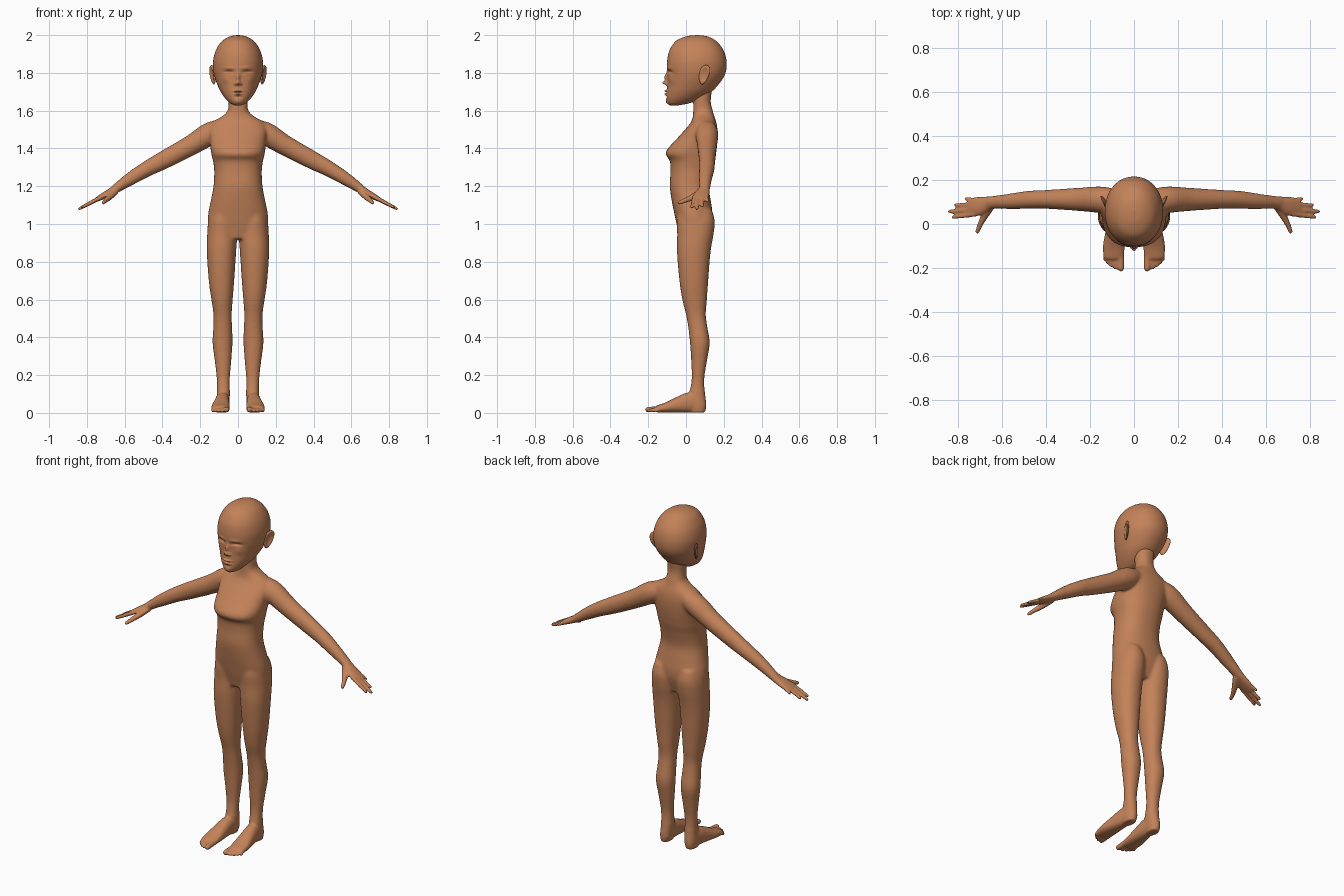
import bpy, bmesh, math
from mathutils import Vector

if "Cube" in bpy.data.objects:
    bpy.data.objects.remove(bpy.data.objects["Cube"])

skin = bpy.data.materials.new("brown skin")
skin.diffuse_color = (0.55, 0.225, 0.10, 1)
skin.use_nodes = True
skin.node_tree.nodes["Principled BSDF"].inputs["Base Color"].default_value = skin.diffuse_color


def spline(rows, steps):
    """Catmull-Rom through rows of equal-length number tuples."""
    out = []
    for i in range(len(rows) - 1):
        p = [rows[max(0, min(len(rows) - 1, i + k))] for k in (-1, 0, 1, 2)]
        for s in range(steps):
            t = s / steps
            out.append([0.5 * (2 * b + (c - a) * t + (2 * a - 5 * b + 4 * c - d) * t * t
                               + (3 * b - a - 3 * c + d) * t ** 3) for a, b, c, d in zip(*p)])
    return out + [list(rows[-1])]


def tube(bm, rows, hint, tangent=None, n=2.0, steps=5, sides=32, cap=0.0, mirror=1):
    """Closed loft; rows are (x, y, z, half-size along hint, half-size across)."""
    pts = spline(rows, steps)
    rings = []
    for i, (x, y, z, a, b) in enumerate(pts):
        lo, hi = pts[max(0, i - 1)], pts[min(len(pts) - 1, i + 1)]
        t = Vector(tangent) if tangent else (Vector(hi[:3]) - Vector(lo[:3])).normalized()
        rings.append((Vector((x, y, z)), t, a, b))
    if cap:  # rounded ends
        for end, sign in ((0, -1), (-1, 1)):
            c, t, a, b = rings[end]
            extra = [(c + t * sign * cap * min(a, b) * math.sin(q), t, a * math.cos(q), b * math.cos(q))
                     for q in (0.5, 1.0, 1.45)]
            rings = extra[::-1] + rings if sign < 0 else rings + extra
    loops = []
    for c, t, a, b in rings:
        u = Vector(hint)
        u = (u - t * u.dot(t)).normalized()
        v = t.cross(u)
        loop = []
        for k in range(sides):
            q = 2 * math.pi * k / sides
            cs, sn = math.cos(q), math.sin(q)
            co = c + u * a * math.copysign(abs(cs) ** (2 / n), cs) + v * b * math.copysign(abs(sn) ** (2 / n), sn)
            co.x *= mirror
            loop.append(bm.verts.new(co))
        loops.append(loop)
    for p, q in zip(loops, loops[1:]):
        for k in range(sides):
            j = (k + 1) % sides
            bm.faces.new((p[k], p[j], q[j], q[k]))
    bm.faces.new(loops[0][::-1])
    bm.faces.new(loops[-1])


def upright(bm, rows, **kw):
    """Vertical loft; rows are (z, x min, x max, y front, y back)."""
    tube(bm, [((l + r) / 2, (f + b) / 2, z, (r - l) / 2, (b - f) / 2) for z, l, r, f, b in rows],
         (1, 0, 0), tangent=(0, 0, 1), **kw)


def finish(bm, name):
    bmesh.ops.recalc_face_normals(bm, faces=bm.faces)
    me = bpy.data.meshes.new(name)
    bm.to_mesh(me)
    bm.free()
    for p in me.polygons:
        p.use_smooth = True
    me.materials.append(skin)
    ob = bpy.data.objects.new(name, me)
    bpy.context.scene.collection.objects.link(ob)
    return ob


bm = bmesh.new()

# torso and neck
torso = [(0.92, .10, -.03, .11), (1.0, .155, -.05, .135), (1.06, .157, -.063, .14), (1.12, .145, -.075, .132),
         (1.2, .13, -.086, .121), (1.28, .126, -.082, .135), (1.335, .133, -.086, .15), (1.365, .14, -.107, .156),
         (1.395, .145, -.10, .161), (1.45, .15, -.05, .167), (1.5, .155, -.005, .167), (1.54, .135, .027, .16),
         (1.57, .085, .036, .15), (1.6, .055, .038, .142), (1.65, .05, .037, .131), (1.72, .055, .03, .14)]
upright(bm, [(z, -w, w, f, b) for z, w, f, b in torso], n=2.3)

for m in (1, -1):
    # legs
    upright(bm, [(1.08, .03, .14, -.04, .135), (1.02, .008, .157, -.05, .152), (.95, .004, .163, -.047, .147),
                 (.85, .010, .165, -.048, .13), (.7, .02, .155, -.035, .118), (.6, .028, .141, -.02, .111),
                 (.52, .033, .13, 0, .105), (.45, .031, .131, .012, .114), (.37, .029, .135, .021, .126),
                 (.28, .035, .124, .027, .112), (.18, .043, .113, .03, .097), (.1, .043, .112, .015, .101),
                 (.04, .047, .115, .0, .108), (.002, .055, .11, .02, .10)], n=2.15, mirror=m)
    # feet
    tube(bm, [(.08, .08, .036, .030, .035), (.082, .03, .055, .036, .054), (.087, -.04, .043, .043, .042),
              (.092, -.1, .029, .049, .028), (.092, -.15, .021, .047, .019)], (1, 0, 0), cap=.8, n=2.3, mirror=m)
    # toes
    for x, tip, r in ((.06, -.202, .015), (.084, -.198, .010), (.103, -.188, .010),
                      (.119, -.175, .009), (.132, -.16, .009)):
        tube(bm, [(x, -.12, .022, r, r), (x, (tip - .12) / 2, .02, r, r), (x, tip, r + .002, r, r)],
             (1, 0, 0), sides=16, cap=1, mirror=m)
    # arms and palms
    tube(bm, [(.05, .10, 1.52, .045, .035), (.14, .11, 1.483, .06, .06), (.25, .112, 1.416, .053, .054),
              (.4, .112, 1.335, .043, .048), (.48, .11, 1.293, .041, .042), (.56, .103, 1.245, .036, .036),
              (.64, .098, 1.192, .029, .025), (.67, .092, 1.172, .034, .020), (.71, .081, 1.15, .043, .017),
              (.75, .075, 1.128, .041, .012)], (0, 1, 0), cap=.8, mirror=m)
    # fingers
    for y0, x1, y1, r in ((.108, .765, .114, .0095), (.088, .812, .086, .0105),
                          (.066, .838, .057, .011), (.045, .822, .031, .0105)):
        rows = [(x, y0 + (y1 - y0) * t, 1.139 - (x - .73) * .53, s, s)
                for t, s in ((0, r + .001), (.5, r), (1, r - .002)) for x in [.72 + (x1 - .72) * t]]
        tube(bm, rows, (0, 1, 0), sides=16, cap=1, mirror=m)
    # thumb
    tube(bm, [(.65, .08, 1.17, .017, .017), (.68, .035, 1.142, .016, .016), (.70, -.003, 1.125, .0125, .0125),
              (.712, -.034, 1.113, .010, .010)], (1, 0, 0), sides=16, cap=1, mirror=m)

# fuse the limbs into one skin, then soften the joins but spare hands and feet
raw = finish(bm, "body_parts")
rm = raw.modifiers.new("fuse", 'REMESH')
rm.mode = 'VOXEL'
rm.voxel_size = 0.006
rm.use_smooth_shade = True
fused = bpy.data.meshes.new_from_object(raw.evaluated_get(bpy.context.evaluated_depsgraph_get()))
bpy.data.objects.remove(raw)
body = bpy.data.objects.new("body", fused)
bpy.context.scene.collection.objects.link(body)
if not fused.materials:
    fused.materials.append(skin)
core = body.vertex_groups.new(name="core")
fine = body.vertex_groups.new(name="fine")
big, small = [], []
for v in fused.vertices:
    (big if abs(v.co.x) < .6 and v.co.z > .12 else small).append(v.index)
core.add(big, 1.0, 'REPLACE')
fine.add(small, 1.0, 'REPLACE')
for group, count in (("core", 22), ("fine", 3)):
    sm = body.modifiers.new("soften " + group, 'SMOOTH')
    sm.factor, sm.iterations, sm.vertex_group = 0.5, count, group

# head
bm = bmesh.new()
skull = [(2.0, .004, .055, .063), (1.994, .04, .005, .11), (1.976, .075, -.043, .15), (1.95, .10, -.07, .178),
         (1.91, .121, -.091, .203), (1.86, .132, -.10, .215), (1.81, .13, -.10, .212), (1.77, .121, -.098, .195),
         (1.73, .106, -.10, .165), (1.70, .092, -.103, .135), (1.67, .072, -.105, .09), (1.65, .054, -.103, .05),
         (1.637, .038, -.097, .01), (1.628, .016, -.086, -.04)]
upright(bm, [(z, -w, w, f, b) for z, w, f, b in skull], n=2.1, steps=10, sides=160)

# face: soft bumps (x, z, width, height, push forward), mirrored when x > 0
face = [(0, 1.775, .010, .024, .016), (0, 1.747, .012, .010, .022), (.015, 1.741, .007, .007, .009),
        (.048, 1.803, .024, .010, -.016), (.048, 1.797, .018, .006, .008), (.045, 1.826, .03, .008, .004),
        (0, 1.704, .020, .005, .012), (0, 1.688, .017, .006, .011), (0, 1.696, .026, .002, -.006),
        (0, 1.672, .02, .006, -.004), (0, 1.648, .018, .012, .004), (.065, 1.765, .02, .018, .004)]
for v in bm.verts:
    if v.co.y < .03:
        push = sum(h * math.exp(-((v.co.x - s * x) / w) ** 2 - ((v.co.z - z) / t) ** 2)
                   for x, z, w, t, h in face for s in ((1, -1) if x else (1,)))
        v.co.y -= push
finish(bm, "head")

# ears: hollowed discs flaring outwards at the back
for m, name in ((1, "left_ear"), (-1, "right_ear")):
    bm = bmesh.new()
    bmesh.ops.create_uvsphere(bm, u_segments=32, v_segments=24, radius=1)
    for v in bm.verts:
        x, y, z = v.co
        r = math.hypot(y, z)
        x = x * .011 - (.012 * max(0, 1 - (r / .8) ** 2) if x > 0 else 0)
        y, z = y * (.028 + .007 * z), z * .051
        v.co = (m * (.134 + x + y * .42 + z * .12), .096 + y + z * .2, 1.79 + z)
    finish(bm, name)
